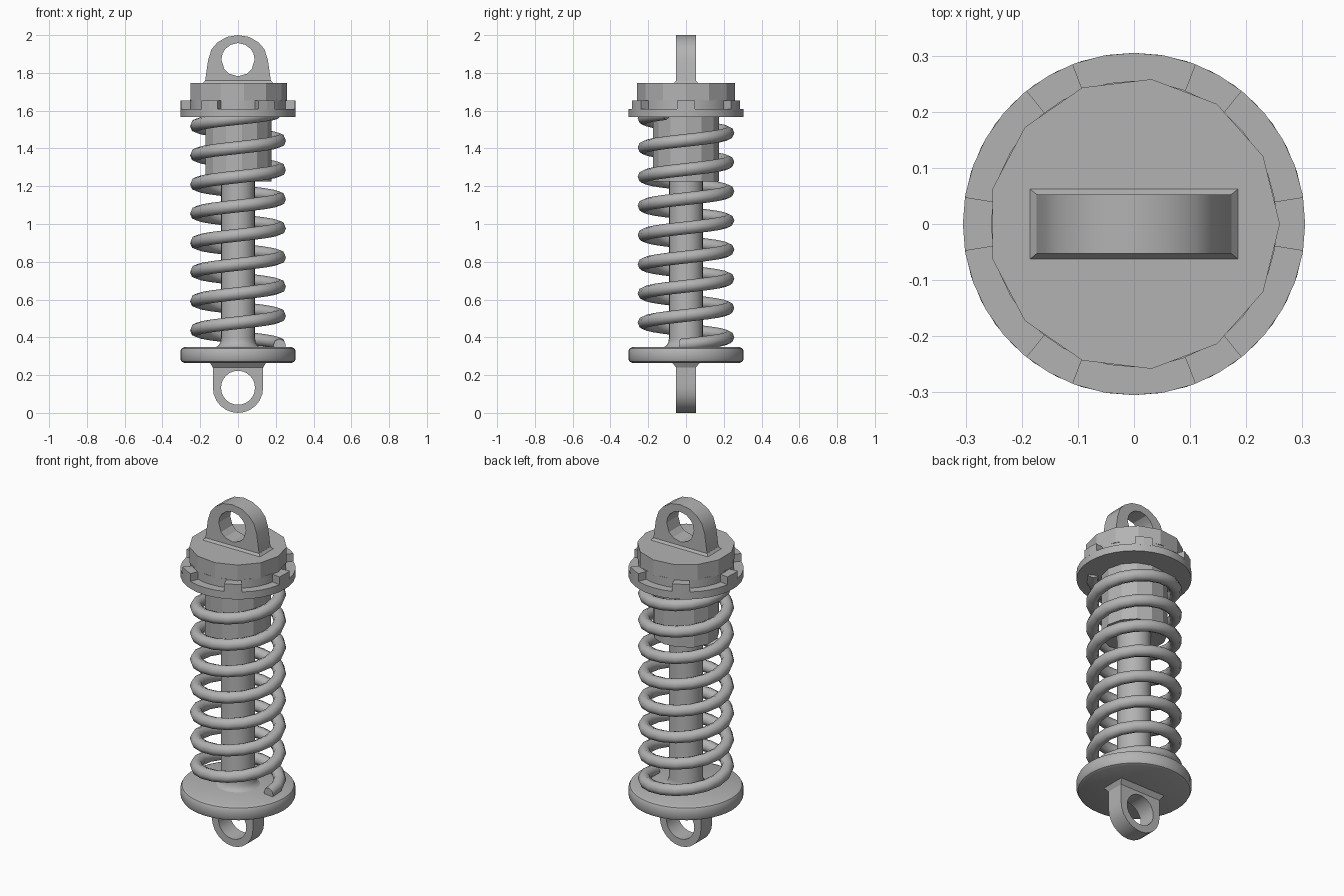
import bpy, bmesh
from math import pi, sin, cos, radians, hypot

if "Cube" in bpy.data.objects:
    bpy.data.objects.remove(bpy.data.objects["Cube"])

steel = bpy.data.materials.new("grey_metal")
steel.diffuse_color = (0.45, 0.45, 0.45, 1)
steel.use_nodes = True
steel.node_tree.nodes["Principled BSDF"].inputs["Base Color"].default_value = steel.diffuse_color


def finish(name, bm, smooth=False, limit=35):
    """Turn a bmesh into a named object, optionally smooth with sharp edges."""
    bmesh.ops.recalc_face_normals(bm, faces=bm.faces[:])
    for f in bm.faces:
        f.smooth = smooth
    for e in bm.edges:
        if len(e.link_faces) == 2 and e.calc_face_angle(0) > radians(limit):
            e.smooth = False
    me = bpy.data.meshes.new(name)
    bm.to_mesh(me)
    bm.free()
    me.materials.append(steel)
    ob = bpy.data.objects.new(name, me)
    bpy.context.collection.objects.link(ob)
    return ob


def skin(bm, rings, caps=True):
    """Bridge a list of point rings, closing both ends."""
    vs = [[bm.verts.new(p) for p in ring] for ring in rings]
    n = len(vs[0])
    for a, b in zip(vs, vs[1:]):
        for i in range(n):
            j = (i + 1) % n
            bm.faces.new((a[i], a[j], b[j], b[i]))
    if caps:
        bm.faces.new(vs[0])
        bm.faces.new(vs[-1])


def lathe(name, profile, n, smooth=False):
    bm = bmesh.new()
    skin(bm, [[(r * cos(2 * pi * i / n), r * sin(2 * pi * i / n), z)
               for i in range(n)] for r, z in profile])
    return finish(name, bm, smooth)


def block(name, z0, x0, y0, z1, x1, y1):
    """Tapered rectangular foot."""
    bm = bmesh.new()
    skin(bm, [[(-x, -y, z), (x, -y, z), (x, y, z), (-x, y, z)]
              for z, x, y in ((z0, x0, y0), (z1, x1, y1))])
    return finish(name, bm)


def eye(name, outer, cz, hole, t):
    """Flat lug with a hole, outline given round the hole centre."""
    inner = [(x * hole / hypot(x, z), z * hole / hypot(x, z)) for x, z in outer]
    bm = bmesh.new()
    loops = [(outer, -t), (outer, t), (inner, t), (inner, -t), (outer, -t)]
    skin(bm, [[(x, y, cz + z) for x, z in pts] for pts, y in loops], caps=False)
    bmesh.ops.remove_doubles(bm, verts=bm.verts[:], dist=1e-5)
    return finish(name, bm, True, 25)


# Lower mounting eye
out = []
for i in range(24):
    a = 2 * pi * i / 24
    k = 0.133
    if sin(a) > 0:
        k = 0.133 / max(abs(cos(a)), sin(a))
    out.append((k * cos(a), k * sin(a)))
eye("lower_eye", out, 0.133, 0.09, 0.052)
block("lower_eye_foot", 0.24, 0.133, 0.052, 0.268, 0.15, 0.075)

# Lower spring seat with rounded rim, and the damper rod
lathe("lower_seat", [(0.285, 0.265), (0.298, 0.271), (0.305, 0.285), (0.305, 0.328),
                     (0.298, 0.342), (0.282, 0.349)], 40, True)
lathe("damper_rod", [(0.125, 0.345), (0.105, 0.355), (0.094, 0.372), (0.09, 0.395),
                     (0.09, 1.25)], 24, True)

# Damper body, threaded collar plate and cap
lathe("damper_body", [(0.177, 1.225), (0.177, 1.58)], 13)
lathe("collar_plate", [(0.305, 1.567), (0.305, 1.61)], 36, True)
lathe("collar_core", [(0.255, 1.605), (0.255, 1.66)], 36, True)
lathe("cap", [(0.26, 1.655), (0.26, 1.747)], 13)

# Six collar teeth
bm = bmesh.new()
for k in range(6):
    rings = []
    for z in (1.605, 1.655):
        ring = []
        for r, d in ((0.24, 9), (0.305, 9), (0.305, 0), (0.305, -9), (0.24, -9)):
            a = radians(60 * k + d)
            ring.append((r * cos(a), r * sin(a), z))
        rings.append(ring)
    skin(bm, rings)
finish("collar_teeth", bm)

# Upper mounting eye
half = [(0.075, -0.12), (0.175, -0.12), (0.158, 0.0), (0.14, 0.055),
        (0.11, 0.09), (0.06, 0.12)]
outline = [(0, -0.12)] + half + [(0, 0.13)] + [(-x, z) for x, z in reversed(half)]
eye("upper_eye", outline, 1.87, 0.088, 0.053)
block("upper_eye_foot", 1.745, 0.187, 0.064, 1.76, 0.174, 0.053)

# Coil spring
bm = bmesh.new()
per_turn, turns, sides = 18, 7.95, 8
rings = []
for i in range(int(per_turn * turns) + 1):
    t = i / per_turn
    a = 2 * pi * t - radians(8)
    z = 0.358 + 0.1545 * t
    ring = []
    for s in range(sides):
        b = 2 * pi * s / sides
        r = 0.222 + 0.034 * cos(b)
        ring.append((r * cos(a), r * sin(a), z + 0.034 * sin(b)))
    rings.append(ring)
skin(bm, rings)
finish("coil_spring", bm, True, 50)
